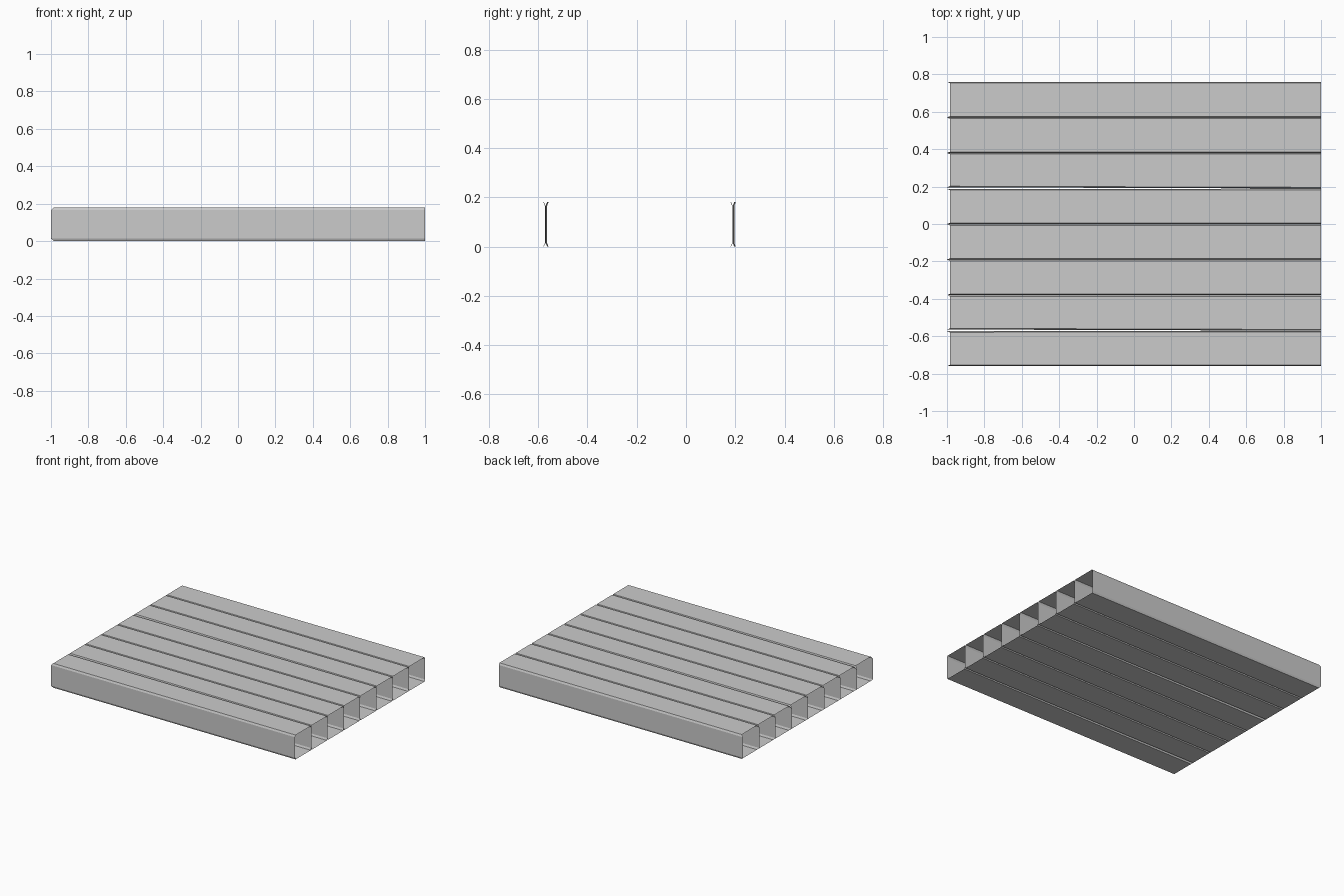
import bpy

if "Cube" in bpy.data.objects:
    bpy.data.objects.remove(bpy.data.objects["Cube"])

COUNT = 8
PITCH = 0.19          # plank spacing
TOP_Z = 0.18
BEV_Z = 0.014         # chamfer height
BEV_Y = 0.006         # chamfer width
CUT = 0.015           # clipped corner at the left end
OPEN_GAPS = {1, 5}    # seams that open slightly towards the left end


def section(y0, y1):
    """Chamfered tube section: (y, z, is_on_side_wall)."""
    return [(y0, BEV_Z, True), (y0 + BEV_Y, 0, False),
            (y1 - BEV_Y, 0, False), (y1, BEV_Z, True),
            (y1, TOP_Z - BEV_Z, True), (y1 - BEV_Y, TOP_Z, False),
            (y0 + BEV_Y, TOP_Z, False), (y0, TOP_Z - BEV_Z, True)]


def plank(index):
    y0 = (index - COUNT / 2) * PITCH
    y1 = y0 + PITCH - (0.001 if index < COUNT - 1 else 0)
    left_y0 = y0 + (0.006 if index in OPEN_GAPS else 0)
    left_y1 = y1 - (0.002 if index + 1 in OPEN_GAPS else 0)
    left = [(-1 if wall else -1 + CUT, y, z)
            for y, z, wall in section(left_y0, left_y1)]
    right = [(1, y, z) for y, z, _ in section(y0, y1)]
    n = len(left)
    # Open-ended thin shell
    faces = [(i, i + n, (i + 1) % n + n, (i + 1) % n) for i in range(n)]
    faces = [tuple(reversed(f)) for f in faces]
    mesh = bpy.data.meshes.new(f"plank_{index + 1}")
    mesh.from_pydata(left + right, [], faces)
    mesh.update()
    obj = bpy.data.objects.new(mesh.name, mesh)
    bpy.context.collection.objects.link(obj)


# Row of hollow planks
for i in range(COUNT):
    plank(i)
